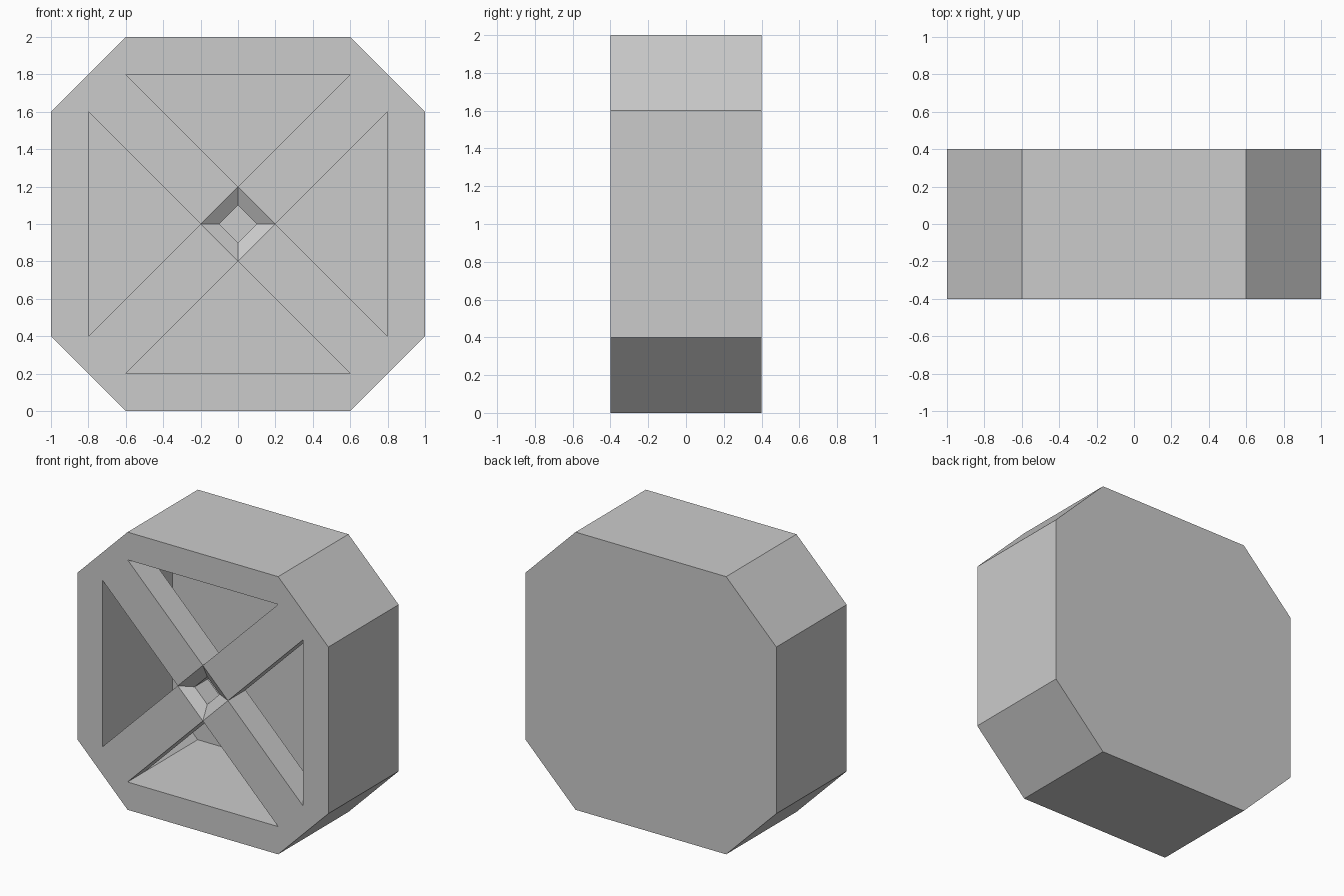
import bpy, bmesh

if "Cube" in bpy.data.objects:
    bpy.data.objects.remove(bpy.data.objects["Cube"])


def finish(name, bm):
    bmesh.ops.remove_doubles(bm, verts=bm.verts, dist=1e-5)
    bmesh.ops.recalc_face_normals(bm, faces=bm.faces)
    mesh = bpy.data.meshes.new(name)
    bm.to_mesh(mesh)
    bm.free()
    ob = bpy.data.objects.new(name, mesh)
    bpy.context.collection.objects.link(ob)
    return ob


def ring(bm, pts, y):
    return [bm.verts.new((x, y, z + 1)) for x, z in pts]


def bridge(bm, a, b):
    n = len(a)
    for i in range(n):
        j = (i + 1) % n
        bm.faces.new((a[i], a[j], b[j], b[i]))


def octagon(r, s):
    return [(s, r), (r, s), (r, -s), (s, -r), (-s, -r), (-r, -s), (-r, s), (-s, r)]


def diamond(r):
    return [(0, r), (r, 0), (0, -r), (-r, 0)]


FRONT, BACK, DEPTH = -0.4, 0.4, 0.2

# Octagonal casing: thick rim, hollow inside, paper-thin back panel
bm = bmesh.new()
outer, inner = octagon(1.0, 0.6), octagon(0.8, 0.6)
rings = [ring(bm, outer, BACK), ring(bm, outer, FRONT),
         ring(bm, inner, FRONT), ring(bm, inner, BACK - 0.002)]
for a, b in zip(rings, rings[1:]):
    bridge(bm, a, b)
bm.faces.new(rings[0])
bm.faces.new(rings[-1])
finish("octagonal_casing", bm)

# Front cross brace: hub with a bevelled diamond hole, plus four diagonal spokes
bm = bmesh.new()
hub = [ring(bm, diamond(r), FRONT + d)
       for r, d in ((0.2, 0), (0.1, 0.05), (0.1, DEPTH), (0.2, DEPTH))]
for a, b in zip(hub, hub[1:]):
    bridge(bm, a, b)
for sx in (-1, 1):
    for sz in (-1, 1):
        quad = [(0, 0.2 * sz), (0.6 * sx, 0.8 * sz), (0.8 * sx, 0.6 * sz), (0.2 * sx, 0)]
        f, b = ring(bm, quad, FRONT), ring(bm, quad, FRONT + DEPTH)
        bm.faces.new(f)
        bm.faces.new(b)
        for i in (0, 2):  # long sides only, the ends meet hub and rim
            bm.faces.new((f[i], f[i + 1], b[i + 1], b[i]))
finish("cross_brace", bm)
